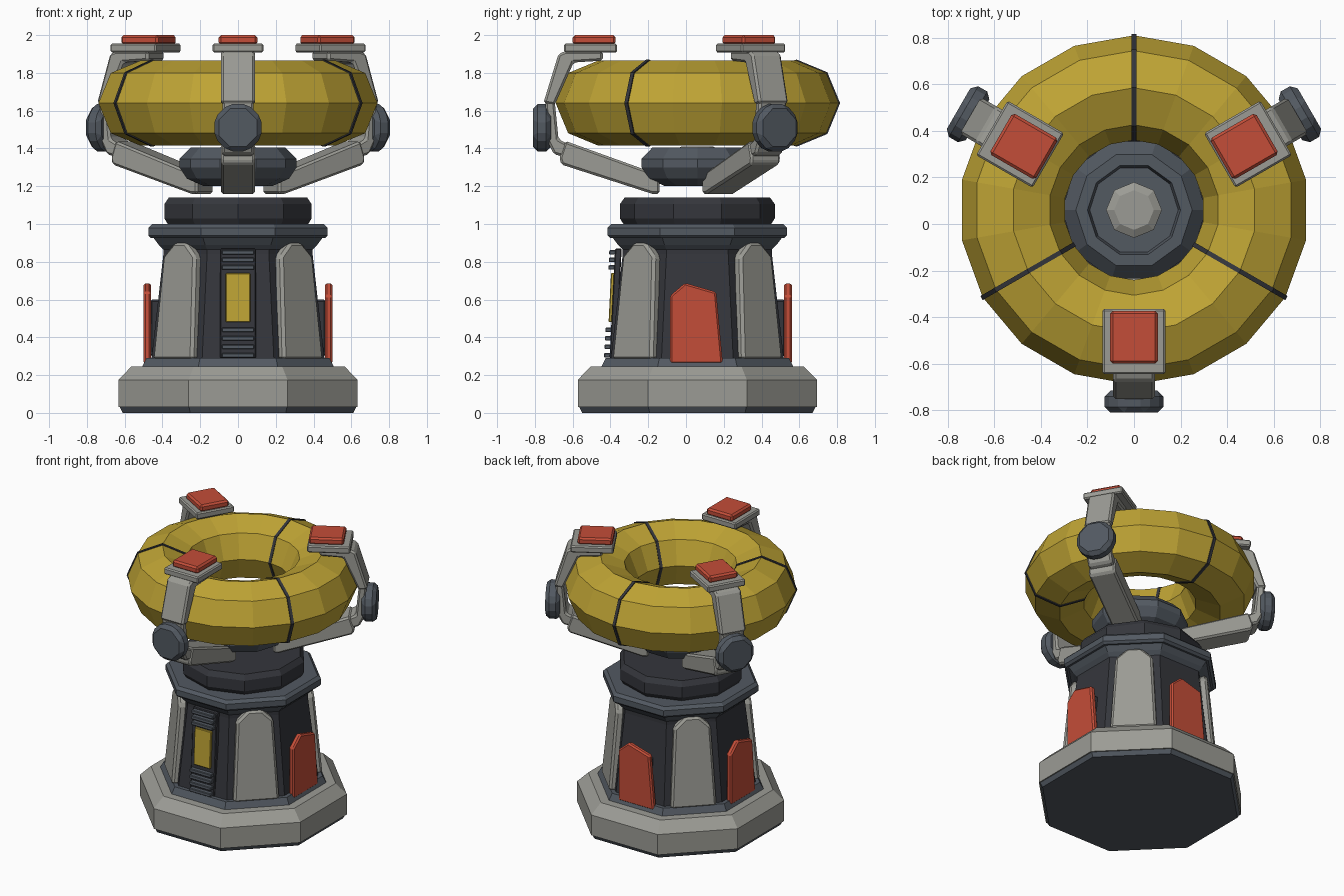
import bpy, bmesh
from math import sin, cos, pi, radians

if "Cube" in bpy.data.objects:
    bpy.data.objects.remove(bpy.data.objects["Cube"])

CY = 0.06  # the main axis sits slightly behind the origin


def material(name, rgb):
    m = bpy.data.materials.new(name)
    m.diffuse_color = (*rgb, 1)
    m.use_nodes = True
    m.node_tree.nodes["Principled BSDF"].inputs["Base Color"].default_value = m.diffuse_color
    return m


GREY = material("warm_grey", (0.33, 0.33, 0.30))
DARK = material("dark", (0.035, 0.037, 0.045))
STEEL = material("steel", (0.085, 0.10, 0.12))
RED = material("red", (0.55, 0.075, 0.04))
YELLOW = material("yellow", (0.52, 0.37, 0.035))


def finish(name, bm, mat, bevel=0):
    bmesh.ops.recalc_face_normals(bm, faces=bm.faces)
    me = bpy.data.meshes.new(name)
    bm.to_mesh(me)
    bm.free()
    me.materials.append(mat)
    ob = bpy.data.objects.new(name, me)
    ob.location.y = CY
    bpy.context.collection.objects.link(ob)
    if bevel:
        mod = ob.modifiers.new("bevel", 'BEVEL')
        mod.width, mod.segments = bevel, 1
    return ob


def turned(name, profile, n, mat, phase=0.5):
    """Capped n-sided stack of (circumradius, z) rings."""
    bm = bmesh.new()
    rings = [[bm.verts.new((r * cos(2 * pi * (i + phase) / n), r * sin(2 * pi * (i + phase) / n), z))
              for i in range(n)] for r, z in profile]
    for a, b in zip(rings, rings[1:]):
        for i in range(n):
            bm.faces.new((a[i], a[(i + 1) % n], b[(i + 1) % n], b[i]))
    bm.faces.new(rings[0])
    bm.faces.new(rings[-1])
    return finish(name, bm, mat)


def solid(name, side_a, side_b, deg, mat, bevel=0):
    """Prism between two outlines of (radial, tangent, z), turned to angle deg."""
    c, s = cos(radians(deg)), sin(radians(deg))
    bm = bmesh.new()
    a, b = [[bm.verts.new((r * c - t * s, r * s + t * c, z)) for r, t, z in side]
            for side in (side_a, side_b)]
    n = len(a)
    bm.faces.new(a)
    bm.faces.new(b)
    for i in range(n):
        bm.faces.new((a[i], a[(i + 1) % n], b[(i + 1) % n], b[i]))
    return finish(name, bm, mat, bevel)


def strut(name, rz, w, deg, mat, bevel=0.012):
    """Side outline in (radial, z), extruded to half width w."""
    return solid(name, [(r, -w, z) for r, z in rz], [(r, w, z) for r, z in rz], deg, mat, bevel)


def plate(name, tz, r0, thick, deg, mat, slope=0, bevel=0.01):
    """Face outline in (tangent, z), leaning inward by slope."""
    def at(z, d):
        return r0 - slope * (z - 0.28) + d
    return solid(name, [(at(z, 0), t, z) for t, z in tz],
                 [(at(z, thick), t, z) for t, z in tz], deg, mat, bevel)


def rect(w, z0, z1):
    return [(-w, z0), (w, z0), (w, z1), (-w, z1)]


def torus(name, major, minor, z, nu, nv, mat):
    bm = bmesh.new()
    rows = []
    for i in range(nu):
        u = pi / 2 + 2 * pi * i / nu
        rows.append([bm.verts.new(((major + minor * cos(2 * pi * j / nv)) * cos(u),
                                   (major + minor * cos(2 * pi * j / nv)) * sin(u),
                                   z + minor * sin(2 * pi * j / nv))) for j in range(nv)])
    for i in range(nu):
        for j in range(nv):
            p, q = rows[i], rows[(i + 1) % nu]
            k = (j + 1) % nv
            bm.faces.new((p[j], q[j], q[k], p[k]))
    return finish(name, bm, mat)


# Foot and pedestal (octagonal)
K = 1 / cos(pi / 8)
turned("foot_underside", [(0.61 * K, 0), (0.63 * K, 0.04)], 8, STEEL)
turned("foot", [(0.633 * K, 0.03), (0.633 * K, 0.175), (0.565 * K, 0.245), (0.40 * K, 0.245)], 8, GREY)
turned("foot_step", [(0.515 * K, 0.23), (0.485 * K, 0.29), (0.40 * K, 0.29)], 8, STEEL)
turned("pedestal", [(0.46 * K, 0.27), (0.395 * K, 0.84), (0.395 * K, 0.87), (0.45 * K, 0.93)], 8, DARK)
turned("collar_flare", [(0.39 * K, 0.86), (0.42 * K, 0.89), (0.45 * K, 0.93)], 8, STEEL)
turned("collar", [(0.46 * K, 0.925), (0.475 * K, 0.94), (0.475 * K, 0.98), (0.455 * K, 1.0)], 8, STEEL)

# Turntable disc and floating hub (ten-sided)
turned("turntable", [(0.385, 0.99), (0.41, 1.03), (0.41, 1.105), (0.385, 1.14), (0.28, 1.14)], 10, DARK)
turned("hub", [(0.18, 1.2), (0.27, 1.24), (0.31, 1.3), (0.31, 1.345), (0.25, 1.405), (0.2, 1.405),
               (0.19, 1.37)], 10, STEEL, 0)
turned("hub_cap", [(0.12, 1.36), (0.12, 1.39), (0.085, 1.41)], 8, GREY, 0)

# Grey corner plates
corner = [(-0.15, 0.28), (0.15, 0.28), (0.12, 0.83), (0.045, 0.9), (-0.045, 0.9), (-0.12, 0.83)]
for i, d in enumerate((45, 135, 225, 315)):
    plate(f"corner_plate_{i}", corner, 0.435, 0.06, d, GREY, 0.09, 0.015)

# Red side plates
badge = [(-0.145, 0.26), (0.135, 0.26), (0.1, 0.64), (-0.065, 0.688), (-0.145, 0.62)]
for i, d in enumerate((0, 90, 180)):
    plate(f"red_plate_{i}", badge, 0.46, 0.04, d, RED, 0)
    plate(f"red_plate_mount_{i}", rect(0.08, 0.3, 0.6), 0.40, 0.065, d, DARK, 0)

# Front screen with vents
plate("screen_frame", rect(0.095, 0.29, 0.87), 0.43, 0.035, -90, DARK, 0.05, 0.005)
plate("screen", rect(0.065, 0.48, 0.74), 0.43, 0.05, -90, YELLOW, 0.05, 0.004)
for i, z in enumerate((0.305, 0.35, 0.395, 0.44, 0.77, 0.81, 0.85)):
    plate(f"vent_{i}", rect(0.085, z - 0.012, z + 0.012), 0.44, 0.055, -90, STEEL, 0.05, 0.004)

# Big ring and its dark seams
torus("ring", 0.525, 0.225, 1.64, 18, 8, YELLOW)
seam = [(0.525 + 0.231 * cos(j * pi / 4), 1.64 + 0.231 * sin(j * pi / 4)) for j in range(8)]
for i, d in enumerate((90, 210, 330)):
    strut(f"ring_seam_{i}", seam, 0.01, d, DARK, 0)

# Three clamp arms
lower = [(0.2, 1.16), (0.24, 1.16), (0.72, 1.315), (0.73, 1.35), (0.7, 1.44), (0.2, 1.26)]
middle = [(0.69, 1.35), (0.76, 1.37), (0.8, 1.45), (0.805, 1.65), (0.755, 1.65), (0.735, 1.45), (0.68, 1.42)]
upper = [(0.755, 1.63), (0.815, 1.64), (0.735, 1.9), (0.7, 1.915), (0.5, 1.915), (0.5, 1.865), (0.655, 1.855)]
octagon = [(0.136 * cos((j + .5) * pi / 4), 1.51 + 0.136 * sin((j + .5) * pi / 4)) for j in range(8)]
for i, d in enumerate((-90, 30, 150)):
    strut(f"arm_lower_{i}", lower, 0.09, d, GREY)
    strut(f"arm_middle_{i}", middle, 0.083, d, GREY)
    strut(f"arm_upper_{i}", upper, 0.09, d, GREY)
    plate(f"arm_knob_{i}", octagon, 0.775, 0.095, d, STEEL, 0, 0.025)
    strut(f"arm_head_{i}", [(0.425, 1.908), (0.705, 1.908), (0.705, 1.955), (0.425, 1.955)], 0.135, d, GREY, 0.008)
    strut(f"arm_pad_{i}", [(0.433, 1.95), (0.66, 1.95), (0.66, 2.0), (0.433, 2.0)], 0.102, d, RED)
